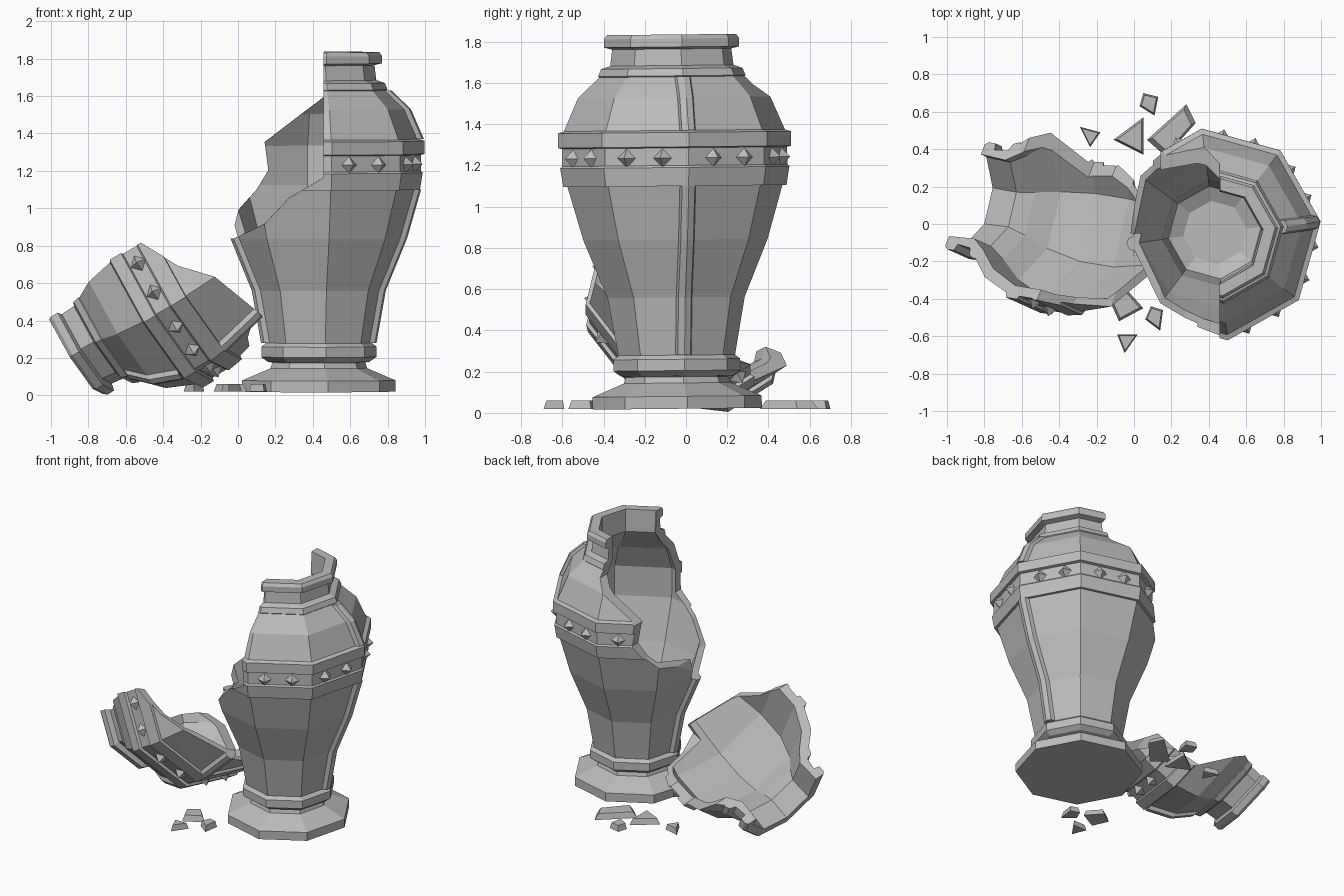
import bpy, bmesh, math
from mathutils import Vector, Matrix

cube = bpy.data.objects.get("Cube")
if cube:
    bpy.data.objects.remove(cube, do_unlink=True)

stone = bpy.data.materials.new("grey_stone")
stone.use_nodes = True
GREY = (0.5, 0.5, 0.5, 1)
stone.diffuse_color = GREY
stone.node_tree.nodes["Principled BSDF"].inputs["Base Color"].default_value = GREY

SIDES = 8
TURN = math.radians(7)
STEP = 2 * math.pi / SIDES


def corner(i, r, z):
    a = TURN + i * STEP
    return Vector((r * math.cos(a), r * math.sin(a), z))


def add_object(name, bm):
    bmesh.ops.recalc_face_normals(bm, faces=bm.faces)
    mesh = bpy.data.meshes.new(name)
    bm.to_mesh(mesh)
    bm.free()
    mesh.materials.append(stone)
    ob = bpy.data.objects.new(name, mesh)
    bpy.context.collection.objects.link(ob)
    return ob


def loft(name, rings):
    """Closed solid through a list of equal-sized point rings."""
    bm = bmesh.new()
    rows = [[bm.verts.new(p) for p in ring] for ring in rings]
    n = len(rows[0])
    for a, b in zip(rows, rows[1:]):
        for i in range(n):
            j = (i + 1) % n
            bm.faces.new((a[i], a[j], b[j], b[i]))
    bm.faces.new(rows[0])
    bm.faces.new(rows[-1])
    return add_object(name, bm)


def bake(ob, cutter, operation, name):
    """New object holding the boolean of ob with the cutter."""
    mod = ob.modifiers.new("cut", 'BOOLEAN')
    mod.operation, mod.solver, mod.object = operation, 'EXACT', cutter
    bpy.context.view_layer.update()
    mesh = bpy.data.meshes.new_from_object(ob.evaluated_get(bpy.context.evaluated_depsgraph_get()))
    ob.modifiers.remove(mod)
    new = bpy.data.objects.new(name, mesh)
    bpy.context.collection.objects.link(new)
    return new


# Vase shell: outside from the foot to the lip, then down the inside (radius, height)
lower_panel = [(.285, .28), (.335, .56), (.45, .84), (.525, 1.10)]
upper_panel = [(.54, 1.37), (.47, 1.53), (.365, 1.63)]
profile = [(.413, .02), (.413, .08), (.26, .145), (.25, .175), (.275, .18), (.31, .205), (.31, .26)]
profile += lower_panel
profile += [(.545, 1.10), (.56, 1.19), (.55, 1.2), (.55, 1.285), (.57, 1.29), (.57, 1.36)]
profile += upper_panel
profile += [(.37, 1.635), (.355, 1.67), (.31, 1.685), (.30, 1.765), (.34, 1.775),
            (.34, 1.815), (.325, 1.835), (.26, 1.835), (.25, 1.68), (.31, 1.60),
            (.41, 1.5), (.49, 1.33), (.49, 1.12), (.40, .84), (.285, .56), (.25, .32), (.17, .28)]
parts = [loft("body", [[corner(i, r, z) for i in range(SIDES)] for r, z in profile])]


# Corner ribs on two opposite edges
def rib(name, i, panel, width=.042, depth=.026):
    rings = []
    for r, z in panel:
        mid = corner(i, r, z)
        out = corner(i, 1, 0)
        left = (corner(i + 1, r, z) - mid).normalized()
        right = (corner(i - 1, r, z) - mid).normalized()
        rings.append([mid - out * .025, mid + left * width,
                      mid + left * width * .8 + out * depth, mid + out * depth,
                      mid + right * width * .8 + out * depth, mid + right * width])
    return loft(name, rings)


for i, side in ((0, "left"), (SIDES // 2, "right")):
    parts.append(rib("lower_rib_" + side, i, lower_panel))
    parts.append(rib("upper_rib_" + side, i, upper_panel))

# Break outline, one for the front half and one for the back half
front_break = [(.025, 2), (.025, 1.17), (-.16, 1.06), (-.29, .92), (-.45, .84), (-.8, .82), (-.8, 2)]
back_break = [(.03, 2), (.025, 1.59), (-.29, 1.35), (-.27, 1.2), (-.33, 1.1), (-.43, .99),
              (-.46, .87), (-.8, .86), (-.8, 2)]


def prism(name, outline, y0, y1):
    return loft(name, [[Vector((x, y, z)) for x, z in outline] for y in (y0, y1)])


front_cutter = prism("front_cutter", front_break, -1, 0)
back_cutter = prism("back_cutter", back_break, -.01, 1)
cutter = bake(front_cutter, back_cutter, 'UNION', "break_cutter")

# Pyramid studs, two on each side of the band
for i in range(SIDES):
    for k, t in enumerate((.33, .74) if i < SIDES // 2 else (.26, .69)):
        spot = corner(i, .55, 1.237).lerp(corner(i + 1, .55, 1.237), t)
        normal = corner(i + .5, 1, 0)
        bm = bmesh.new()
        bmesh.ops.create_cone(bm, cap_ends=True, segments=4, radius1=.055, radius2=0, depth=.055,
                              matrix=Matrix.Translation(spot + normal * .018)
                              @ normal.to_track_quat('Z', 'Y').to_matrix().to_4x4())
        parts.append(add_object(f"stud_{i}_{k}", bm))

# Standing vase, leaning very slightly, and the broken-off piece lying beside it
stand = Matrix.Translation((.432, -.042, 0)) @ Matrix.Rotation(math.radians(.6), 4, 'X')
up = Vector((-.85, .14, -.50)).normalized()
across = Vector((.344, .875, -.339))
across = (across - up * across.dot(up)).normalized()
ahead = across.cross(up)
fallen = Matrix.Translation((.675, -.11, 1.2)) @ Matrix((ahead, across, up)).transposed().to_4x4()

for part in parts:
    for operation, prefix, place in (('DIFFERENCE', "vase_", stand), ('INTERSECT', "fallen_", fallen)):
        piece = bake(part, cutter, operation, prefix + part.name)
        if piece.data.polygons:
            piece.matrix_world = place
        else:
            bpy.data.objects.remove(piece)
for helper in parts + [front_cutter, back_cutter, cutter]:
    bpy.data.objects.remove(helper)

# Loose shards on the ground
shards = [
    [(.07, .45), (.28, .64), (.33, .54), (.17, .36)],
    [(-.11, .45), (.05, .57), (.05, .37)],
    [(-.29, .52), (-.18, .49), (-.235, .41)],
    [(.05, .70), (.13, .68), (.11, .58), (.03, .63)],
    [(-.13, -.41), (-.04, -.35), (.05, -.45), (-.08, -.52)],
    [(.09, -.44), (.155, -.46), (.14, -.57), (.06, -.51)],
    [(-.09, -.59), (.02, -.59), (-.05, -.69)],
]
for n, outline in enumerate(shards):
    base = [Vector((x, y, .02)) for x, y in outline]
    centre = sum(base, Vector()) / len(base)
    top = [p.lerp(centre, .2) + Vector((0, 0, .04)) for p in base]
    loft(f"shard_{n + 1}", [base, top])
